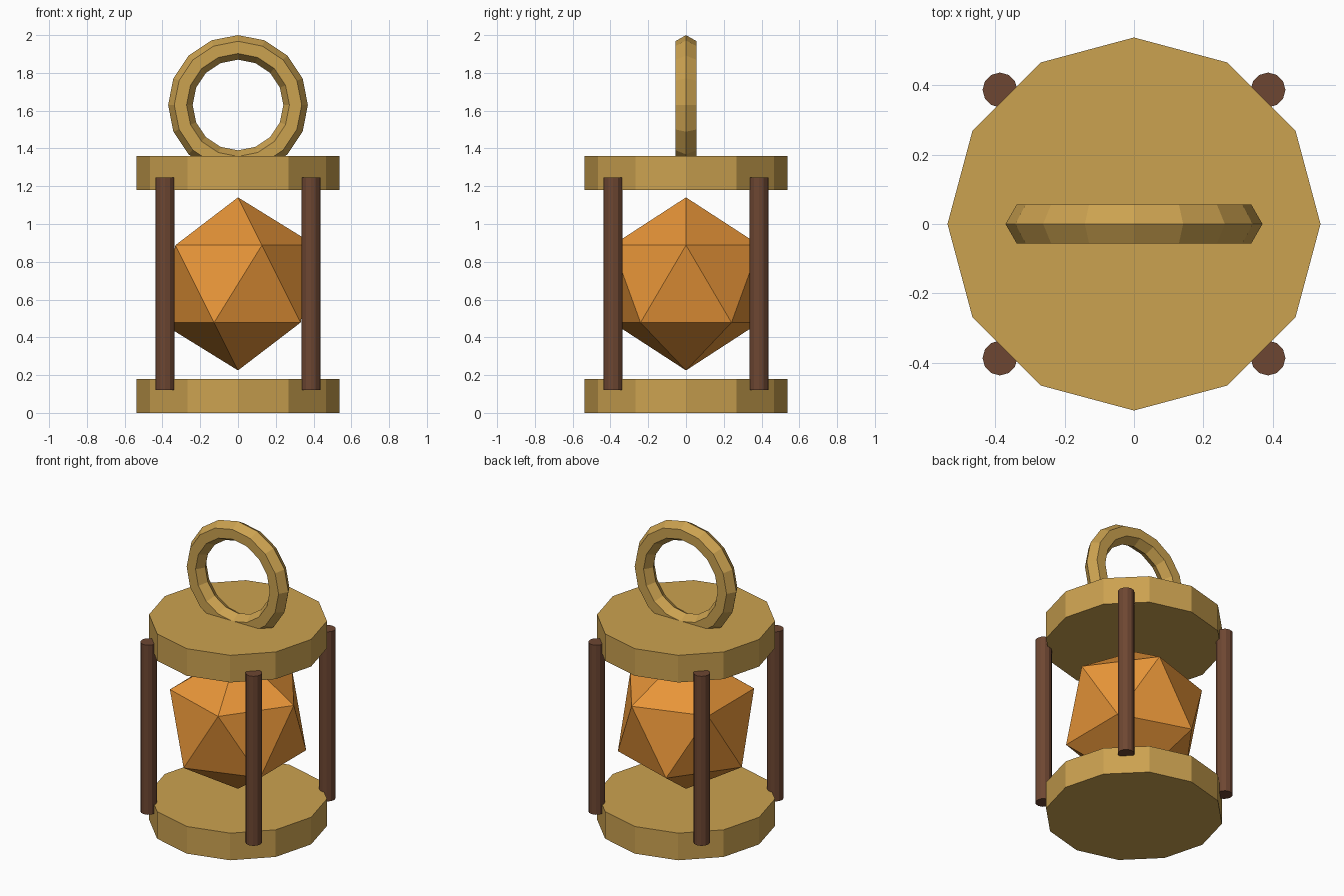
import bpy
from math import pi

if "Cube" in bpy.data.objects:
    bpy.data.objects.remove(bpy.data.objects["Cube"])


def material(name, rgb):
    m = bpy.data.materials.new(name)
    m.diffuse_color = (*rgb, 1)
    m.use_nodes = True
    m.node_tree.nodes["Principled BSDF"].inputs["Base Color"].default_value = m.diffuse_color
    return m


brass = material("brass", (0.60, 0.36, 0.08))
wood = material("dark_wood", (0.155, 0.062, 0.032))
amber = material("amber", (0.80, 0.30, 0.04))


def finish(name, mat):
    ob = bpy.context.object
    ob.name = name
    ob.data.materials.append(mat)
    return ob


def cylinder(name, mat, sides, radius, x, y, z0, z1):
    bpy.ops.mesh.primitive_cylinder_add(vertices=sides, radius=radius, depth=z1 - z0,
                                        location=(x, y, (z0 + z1) / 2))
    return finish(name, mat)


# Twelve-sided base and cap plates
cylinder("base_plate", brass, 12, 0.537, 0, 0, 0.0, 0.18)
cylinder("cap_plate", brass, 12, 0.537, 0, 0, 1.18, 1.36)

# Four corner posts
for side_y, sy in (("front", -1), ("back", 1)):
    for side_x, sx in (("left", -1), ("right", 1)):
        cylinder(f"{side_y}_{side_x}_post", wood, 12, 0.05,
                 sx * 0.386, sy * 0.386, 0.12, 1.245)

# Glowing faceted crystal
bpy.ops.mesh.primitive_ico_sphere_add(subdivisions=1, radius=0.458, location=(0, 0, 0.683))
finish("crystal", amber)

# Upright carrying ring, sunk into the cap
bpy.ops.mesh.primitive_torus_add(major_segments=16, minor_segments=6,
                                 major_radius=0.305, minor_radius=0.065,
                                 location=(0, 0, 1.63), rotation=(pi / 2, 0, 0))
finish("carrying_ring", brass)
